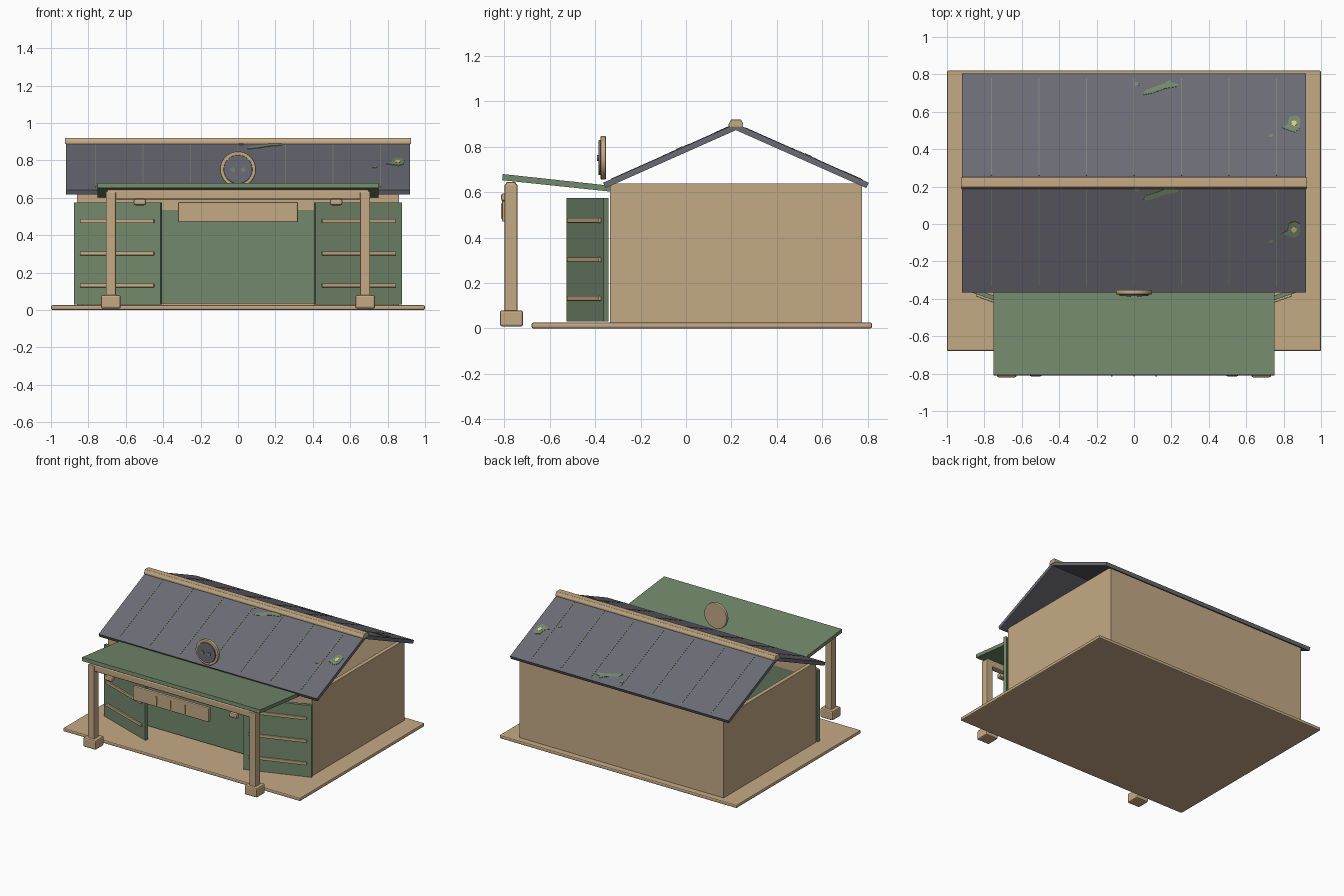
import bpy, bmesh, math
from mathutils import Vector, Matrix

if "Cube" in bpy.data.objects:
    bpy.data.objects.remove(bpy.data.objects["Cube"])


def material(name, rgb):
    m = bpy.data.materials.new(name)
    m.diffuse_color = (*rgb, 1)
    m.use_nodes = True
    m.node_tree.nodes["Principled BSDF"].inputs["Base Color"].default_value = m.diffuse_color
    return m


TAN = material("tan wood", (0.56, 0.40, 0.235))
GREEN = material("sage green", (0.17, 0.25, 0.15))
SLATE = material("slate", (0.147, 0.147, 0.178))
YELLOW = material("pale yellow", (0.70, 0.58, 0.24))


def finish(name, bm, mat, bevel=0.0):
    bmesh.ops.recalc_face_normals(bm, faces=bm.faces)
    me = bpy.data.meshes.new(name)
    bm.to_mesh(me)
    bm.free()
    me.materials.append(mat)
    ob = bpy.data.objects.new(name, me)
    bpy.context.collection.objects.link(ob)
    if bevel:
        b = ob.modifiers.new("bevel", 'BEVEL')
        b.width, b.segments, b.limit_method = bevel, 2, 'ANGLE'
    return ob


def box(name, x, y, z, mat, bevel=0.0, matrix=None):
    """Box from (min, max) ranges, optionally transformed."""
    bm = bmesh.new()
    bmesh.ops.create_cube(bm, size=1)
    for v in bm.verts:
        v.co = Vector([r[0] + (c + 0.5) * (r[1] - r[0]) for c, r in zip(v.co, (x, y, z))])
    if matrix:
        bm.transform(matrix)
    return finish(name, bm, mat, bevel)


def prism(name, pts, vec, mat, bevel=0.0):
    """Polygon of 3D points extruded along vec."""
    bm = bmesh.new()
    f = bm.faces.new([bm.verts.new(p) for p in pts])
    r = bmesh.ops.extrude_face_region(bm, geom=[f])
    bmesh.ops.translate(bm, vec=vec, verts=[g for g in r["geom"] if isinstance(g, bmesh.types.BMVert)])
    return finish(name, bm, mat, bevel)


def disc(name, x, z, r, y0, y1, mat, bevel=0.0, sides=40):
    """Cylinder along y."""
    pts = [(x + r * math.cos(2 * math.pi * i / sides), y0, z + r * math.sin(2 * math.pi * i / sides))
           for i in range(sides)]
    ob = prism(name, pts, (0, y1 - y0, 0), mat, bevel)
    for p in ob.data.polygons:
        p.use_smooth = len(p.vertices) == 4
    return ob


# Floor slab and hollow walls
box("floor_slab", (-1, 1), (-0.68, 0.82), (0, 0.026), TAN, 0.008)
for s, side in ((-1, "left"), (1, "right")):
    box(side + "_wall", sorted((s * 0.83, s * 0.86)), (-0.335, 0.775), (0.02, 0.638), TAN)
box("back_wall", (-0.83, 0.83), (0.745, 0.775), (0.02, 0.638), TAN)
box("front_header", (-0.83, 0.83), (-0.335, -0.305), (0.535, 0.62), TAN)
box("front_panel", (-0.83, 0.83), (-0.33, -0.305), (0.035, 0.535), GREEN)

# Gable roof
RY, RZ, HALF, RISE = 0.22, 0.902, 0.585, 0.26
for d, side in ((-1, "front"), (1, "back")):
    n = Vector((0, d * RISE, HALF)).normalized()
    top = [Vector((x, RY + d * t * HALF, RZ - t * RISE)) for x, t in ((-0.92, 0), (0.92, 0), (0.92, 1), (-0.92, 1))]
    prism(side + "_roof", top, -n * 0.026, SLATE)

    def on_roof(name, pts, mat, thick=0.003):
        """Thin plate lying on this slope, outline given in x, y."""
        p3 = [Vector((x, y, RZ - abs(y - RY) * RISE / HALF)) - n * 0.002 for x, y in pts]
        prism(side + "_" + name, p3, n * (thick + 0.002), mat)

    # Seams
    ya, yb = (-0.33, 0.185) if d < 0 else (0.26, 0.78)
    for i in range(-3, 4):
        x = i * 0.254
        on_roof("seam", [(x - .003, ya), (x + .003, ya), (x + .003, yb), (x - .003, yb)], GREEN, 0.002)
    # Moss patches
    o = 0.0 if d > 0 else -0.565
    on_roof("moss_patch", [(x, y + o) for x, y in
            ((.79, .515), (.82, .53), (.83, .57), (.86, .58), (.89, .565), (.885, .51), (.86, .49), (.83, .5))], GREEN)
    on_roof("moss_streak", [(x, y + o) for x, y in
            ((.05, .69), (.10, .70), (.17, .725), (.235, .735), (.235, .75), (.20, .755), (.19, .77),
             (.16, .75), (.12, .735), (.06, .715))], GREEN)
    on_roof("moss_spot", [(x, y + o) for x, y in ((.72, .465), (.74, .465), (.745, .48), (.725, .48))], GREEN)
    on_roof("moss_dot", [(x, y + o) for x, y in ((.0, .74), (.025, .74), (.03, .755), (.005, .76))], GREEN)
    on_roof("yellow_spot", [(.855 + .015 * math.cos(a * math.pi / 5), .537 + o + .015 * math.sin(a * math.pi / 5))
                            for a in range(10)], YELLOW, 0.005)

# Ridge cap
prism("ridge_cap", [(-0.925, y, z) for y, z in
      ((0.188, 0.887), (0.252, 0.887), (0.252, 0.9), (0.242, 0.92), (0.198, 0.92), (0.188, 0.9))],
      (1.85, 0, 0), TAN, 0.003)

# Sloping canopy
prism("canopy", [(-0.75, y, z) for y, z in
      ((-0.81, 0.653), (-0.335, 0.603), (-0.335, 0.629), (-0.807, 0.68))], (1.5, 0, 0), GREEN)

# Canopy posts, feet, beam and beam blocks
for s, side in ((-1, "left"), (1, "right")):
    c = s * 0.68
    box(side + "_post", (c - .027, c + .027), (-0.80, -0.742), (0.05, 0.635), TAN, 0.006)
    box(side + "_post_foot", (c - .053, c + .053), (-0.82, -0.718), (0.008, 0.08), TAN, 0.01)
    b = s * 0.525
    box(side + "_beam_block", (b - .033, b + .033), (-0.815, -0.775), (0.56, 0.595), TAN, 0.01)
box("canopy_beam", (-0.70, 0.70), (-0.795, -0.747), (0.59, 0.645), TAN, 0.01)

# Hanging board with small ribs
box("hanging_board", (-0.32, 0.32), (-0.81, -0.785), (0.47, 0.578), TAN, 0.006)
for x in (-0.12, 0, 0.12):
    box("board_rib", (x - .004, x + .004), (-0.816, -0.805), (0.485, 0.55), TAN)

# Doors standing ajar, hinged at the outer edges
for s, side in ((-1, "left"), (1, "right")):
    m = Matrix.Translation((s * 0.872, -0.352, 0)) @ Matrix.Rotation(s * math.radians(19.5), 4, 'Z')

    def span(a, b):
        return sorted((-s * a, -s * b))
    box(side + "_door", span(0, 0.49), (-0.012, 0.012), (0.03, 0.575), GREEN, 0, m)
    for z in (0.132, 0.303, 0.476):
        box(side + "_door_rail", span(0.035, 0.455), (-0.024, -0.01), (z - .011, z + .011), TAN, 0.004, m)

# Round button medallion on the roof edge
disc("medallion_rim", 0, 0.752, 0.096, -0.377, -0.352, TAN, 0.006)
disc("medallion_face", 0, 0.752, 0.077, -0.386, -0.37, SLATE, 0.004)
for x in (-0.028, 0.028):
    disc("medallion_dot", x, 0.75, 0.013, -0.391, -0.38, GREEN, 0, 16)
